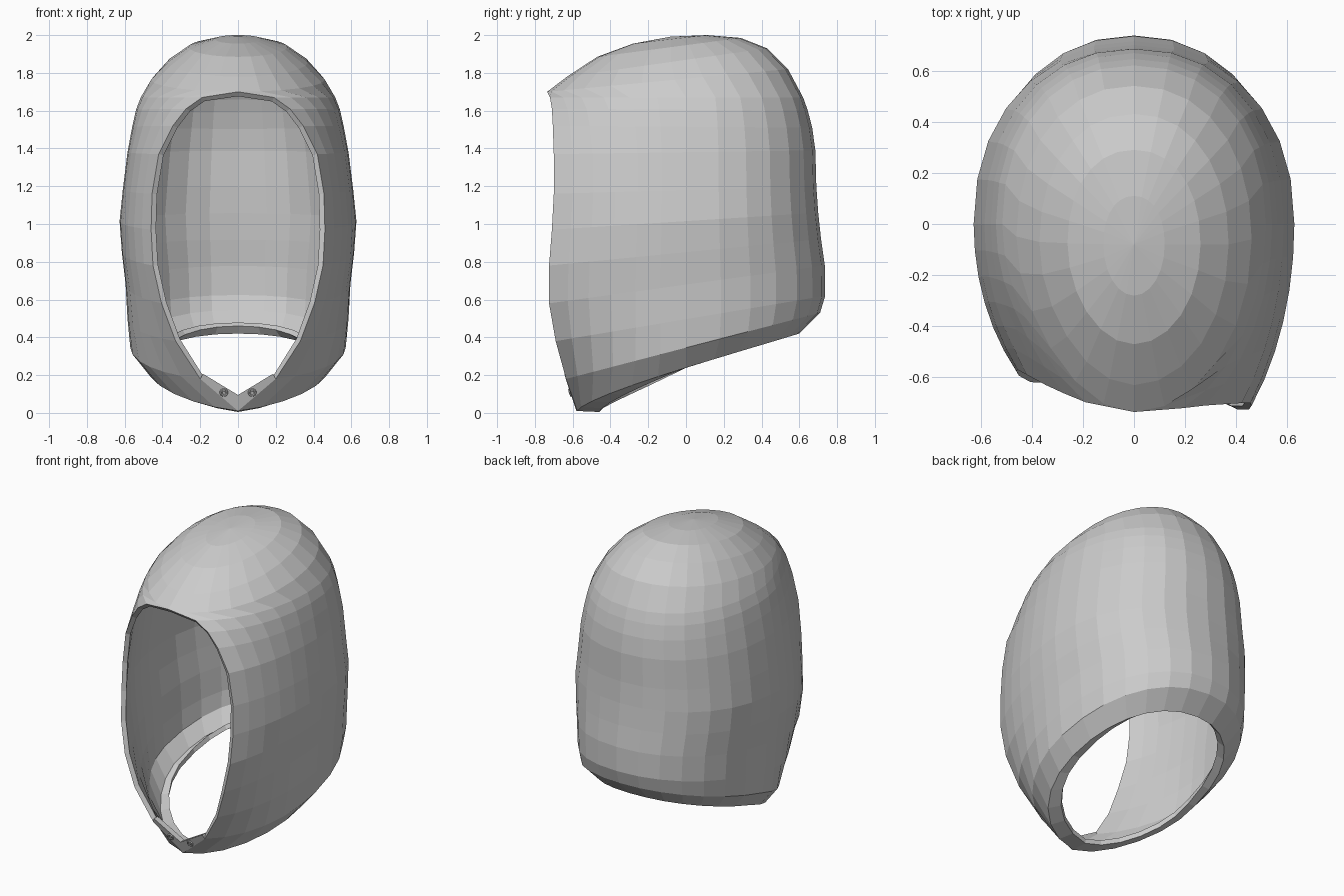
import bpy, bmesh
from math import sin, cos, acos, sqrt, pi
from mathutils import Vector

if "Cube" in bpy.data.objects:
    bpy.data.objects.remove(bpy.data.objects["Cube"])

# Each ring: rim half width, rim y, rim z, side half width, centre y, back y, back z
RINGS = [
    (0.00, -0.28, 1.955, 0.12, -0.08, 0.11, 2.00),
    (0.00, -0.47, 1.885, 0.26, -0.08, 0.29, 1.985),
    (0.00, -0.63, 1.78, 0.37, -0.08, 0.43, 1.93),
    (0.00, -0.735, 1.70, 0.46, -0.06, 0.54, 1.82),
    (0.19, -0.72, 1.67, 0.515, 0, 0.62, 1.67),
    (0.275, -0.71, 1.61, 0.54, 0, 0.645, 1.60),
    (0.345, -0.705, 1.52, 0.56, 0, 0.668, 1.51),
    (0.42, -0.70, 1.37, 0.585, 0, 0.685, 1.39),
    (0.455, -0.70, 1.16, 0.61, 0, 0.69, 1.20),
    (0.46, -0.71, 0.97, 0.627, 0, 0.70, 1.06),
    (0.45, -0.725, 0.78, 0.615, 0, 0.715, 0.92),
    (0.405, -0.725, 0.58, 0.595, 0, 0.735, 0.78),
    (0.33, -0.69, 0.38, 0.585, 0, 0.737, 0.62),
    (0.20, -0.635, 0.18, 0.57, 0, 0.71, 0.53),
    (0.00, -0.575, 0.01, 0.48, 0, 0.60, 0.42),
    (0.00, -0.46, 0.005, 0.43, 0, 0.57, 0.46),
]
FRONT, BACK = 6, 7   # segments per quarter


def ring_points(xr, yf, zf, xs, yc, yb, zb):
    """Path from the right rim, round the back, to the left rim."""
    t0 = -acos(xr / xs)
    depth = (yc - yf) / sqrt(1 - (xr / xs) ** 2)
    angles = [t0 * (1 - i / FRONT) for i in range(FRONT)]
    angles += [pi / 2 * i / BACK for i in range(BACK + 1)]
    bulge = 0.035 if zf < 0.1 else 0     # collar edge arches slightly
    half = []
    for t in angles:
        if t < 0:
            x, y = xs * cos(t), yc + depth * sin(t)
        else:                            # back is a little squarer
            x, y = xs * max(0, cos(t)) ** 0.92, yc + (yb - yc) * sin(t) ** 0.92
        x = 0 if x < 1e-6 else x
        f = min(1, max(0, (y - yf) / (yb - yf)))
        z = zf + (zb - zf) * f + bulge * sin(pi * sqrt(f))
        half.append(Vector((x, y, z)))
    # The left side of the face opening sits further back than the right
    left = []
    for p in reversed(half[:-1]):
        pull = 0.135 * min(1, p.x / 0.46) ** 2 * max(0, -p.y / 0.71)
        left.append(Vector((-p.x, p.y + pull, p.z)))
    return half + left


def finish(bm, name):
    mesh = bpy.data.meshes.new(name)
    bm.to_mesh(mesh)
    bm.free()
    ob = bpy.data.objects.new(name, mesh)
    bpy.context.collection.objects.link(ob)
    return ob


# Hood shell lofted through the rings
bm = bmesh.new()
pole = bm.verts.new((0, -0.08, 1.992))
rows = [[bm.verts.new(p) for p in ring_points(*r)] for r in RINGS]
for a, b in zip(rows[0], rows[0][1:]):
    bm.faces.new((pole, a, b))
for up, low in zip(rows, rows[1:]):
    for j in range(len(up) - 1):
        bm.faces.new((up[j], low[j], low[j + 1], up[j + 1]))
bmesh.ops.remove_doubles(bm, verts=bm.verts, dist=0.001)
hood = finish(bm, "hood_shell")
solid = hood.modifiers.new("thickness", 'SOLIDIFY')
solid.thickness = 0.03
solid.offset = -1

for side, label in ((1, "right"), (-1, "left")):
    # Chin flap closing the front of the collar
    back = 0 if side > 0 else 0.023
    bm = bmesh.new()
    outline = [(0, 0.01, 0), (0.2, 0.18, back), (0.186, 0.207, back), (0, 0.095, 0)]
    face = bm.faces.new([bm.verts.new((side * x, -0.577 - 0.33 * z + d, z)) for x, z, d in outline])
    ext = bmesh.ops.extrude_face_region(bm, geom=[face], use_keep_orig=True)
    moved = [g for g in ext["geom"] if isinstance(g, bmesh.types.BMVert)]
    bmesh.ops.translate(bm, verts=moved, vec=(0, 0.04, 0))
    bmesh.ops.recalc_face_normals(bm, faces=bm.faces)
    finish(bm, "chin_flap_" + label)

    # Round snap fastener: raised ring with a centre stud
    spot = (side * 0.075, -0.614 + back * 0.4, 0.108)
    tilt = (pi / 2 + 0.32, 0, 0)
    bpy.ops.mesh.primitive_torus_add(major_segments=16, minor_segments=6, major_radius=0.017,
                                     minor_radius=0.006, location=spot, rotation=tilt)
    bpy.context.object.name = "snap_ring_" + label
    bpy.ops.mesh.primitive_cylinder_add(vertices=12, radius=0.008, depth=0.012,
                                        location=spot, rotation=tilt)
    bpy.context.object.name = "snap_stud_" + label
